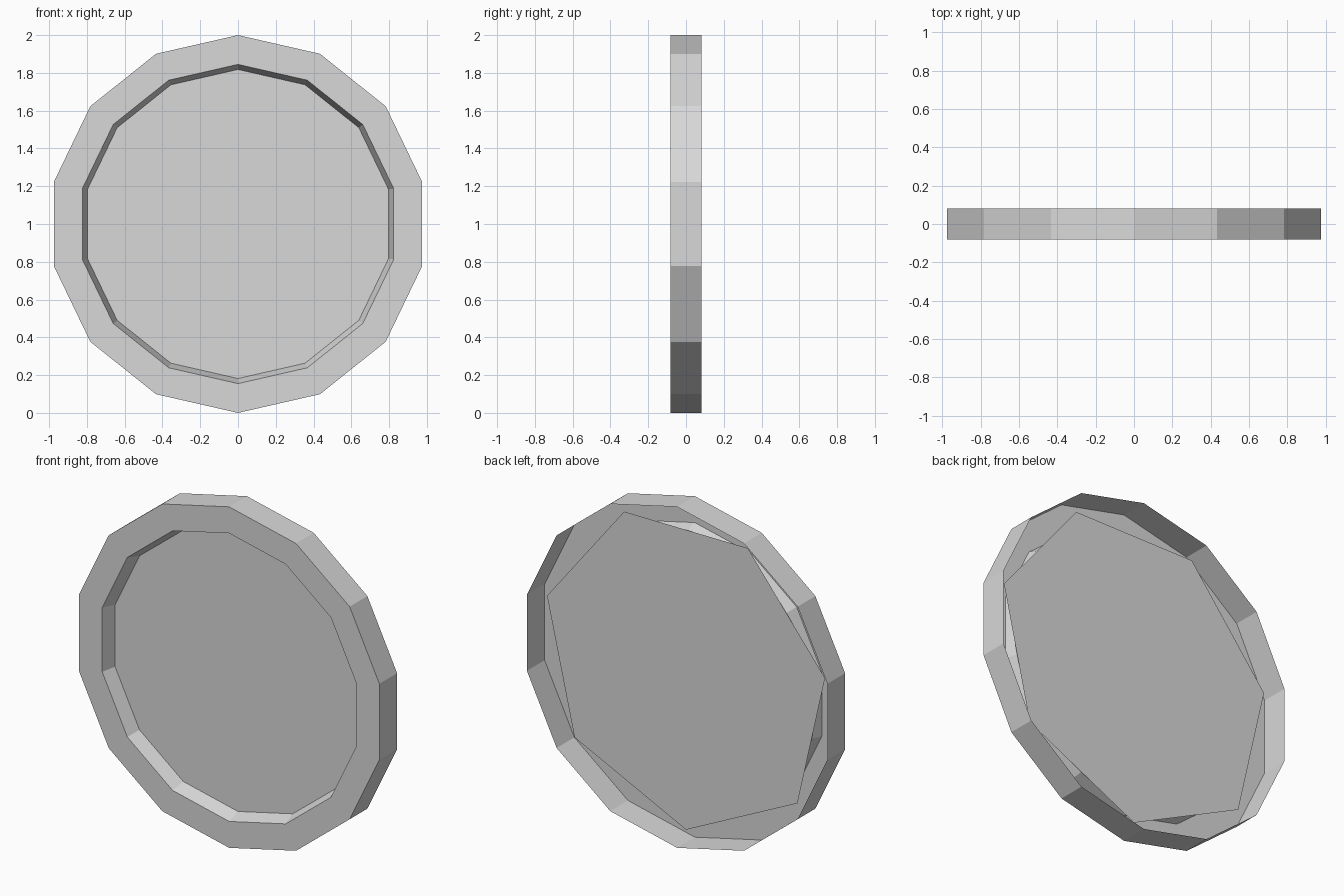
import bpy
import bmesh
from math import sin, cos, tau

cube = bpy.data.objects.get("Cube")
if cube:
    bpy.data.objects.remove(cube, do_unlink=True)

HALF_DEPTH = 0.082

grey = bpy.data.materials.new("light_grey")
grey.use_nodes = True
colour = (0.69, 0.69, 0.69, 1)
grey.diffuse_color = colour
grey.node_tree.nodes["Principled BSDF"].inputs["Base Color"].default_value = colour


def ring(bm, sides, radius, y, start=0.0):
    """Upright polygon of vertices, going clockwise seen from the front."""
    angles = [start + tau * i / sides for i in range(sides)]
    return [bm.verts.new((radius * sin(a), y, 1 + radius * cos(a))) for a in angles]


def finish(bm, name):
    mesh = bpy.data.meshes.new(name)
    bm.to_mesh(mesh)
    bm.free()
    mesh.materials.append(grey)
    obj = bpy.data.objects.new(name, mesh)
    bpy.context.collection.objects.link(obj)
    return obj


# Rim: outer wall, front band and tapering inner lip, open at the back
bm = bmesh.new()
profile = [(1.0, HALF_DEPTH), (1.0, -HALF_DEPTH), (0.845, -HALF_DEPTH), (0.818, 0.0)]
loops = [ring(bm, 14, radius, y) for radius, y in profile]
for a, b in zip(loops, loops[1:]):
    for i in range(14):
        j = (i + 1) % 14
        bm.faces.new((a[i], a[j], b[j], b[i]))
finish(bm, "rim")

# Seven-sided panel closing the lip, one corner pointing down
bm = bmesh.new()
bm.faces.new(reversed(ring(bm, 7, 0.925, 0.0, tau / 2)))
finish(bm, "panel")
